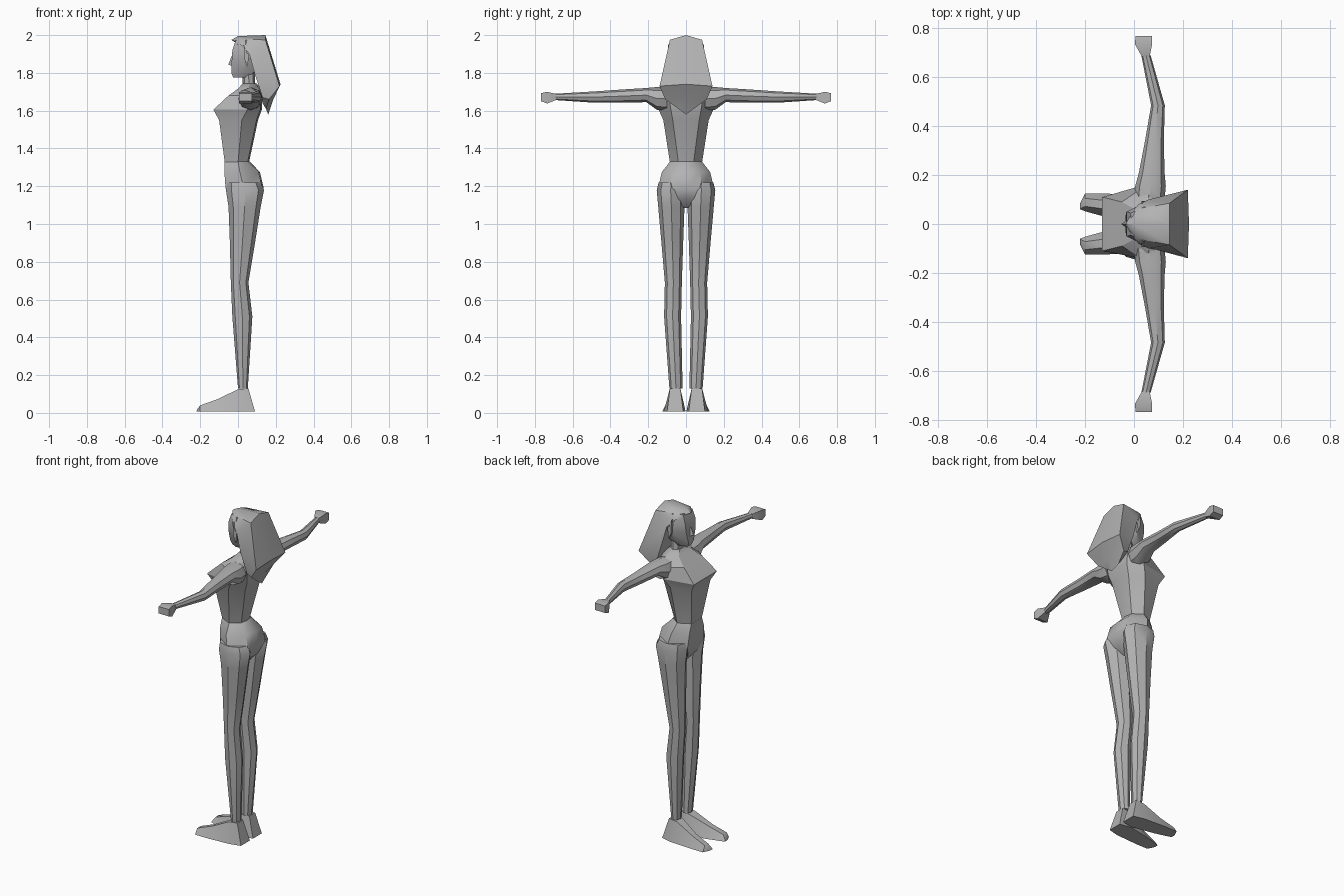
import bpy, bmesh, math

grey = bpy.data.materials.new("plain grey")
grey.diffuse_color = (0.45, 0.45, 0.45, 1)


def finish(name, bm, angle=40):
    bmesh.ops.remove_doubles(bm, verts=bm.verts, dist=0.0005)
    bmesh.ops.recalc_face_normals(bm, faces=bm.faces)
    me = bpy.data.meshes.new(name)
    bm.to_mesh(me)
    bm.free()
    ob = bpy.data.objects.new(name, me)
    bpy.context.collection.objects.link(ob)
    me.materials.append(grey)
    bpy.ops.object.select_all(action='DESELECT')
    ob.select_set(True)
    bpy.context.view_layer.objects.active = ob
    bpy.ops.object.shade_smooth_by_angle(angle=math.radians(angle))
    return ob


def loft(name, rings, angle=40):
    bm = bmesh.new()
    loops = [[bm.verts.new(p) for p in r] for r in rings]
    n = len(loops[0])
    for a, b in zip(loops, loops[1:]):
        for i in range(n):
            j = (i + 1) % n
            bm.faces.new((a[i], a[j], b[j], b[i]))
    bm.faces.new(loops[0])
    bm.faces.new(loops[-1])
    return finish(name, bm, angle)


def oval(u0, u1, v0, v1, n=8):
    for i in range(n):
        a = 2 * math.pi * i / n
        yield ((u0 + u1) / 2 + (u1 - u0) / 2 * math.cos(a),
               (v0 + v1) / 2 + (v1 - v0) / 2 * math.sin(a))


def body_ring(z, xf, wf, xm, w, xb, wb):
    """Symmetric section: front edge, side point, back edge."""
    half = [(xf, wf), (xm, w), (xb, wb)]
    return ([(x, y, z) for x, y in half] + [(xb + 0.008, 0, z)]
            + [(x, -y, z) for x, y in reversed(half)])


# Torso with square chest
loft("torso", [body_ring(*r) for r in (
    (1.325, -.07, .05, 0, .085, .05, .04),
    (1.55, -.10, .09, .02, .12, .098, .07),
    (1.605, -.13, .11, .05, .145, .118, .08),
    (1.68, -.05, .09, .06, .165, .122, .09),
    (1.72, .005, .06, .06, .13, .11, .06),
    (1.745, .025, .025, .06, .045, .09, .03))], 30)

# Pelvis
loft("pelvis", [body_ring(*r) for r in (
    (1.33, -.072, .05, 0, .085, .055, .045),
    (1.275, -.072, .07, .01, .128, .108, .075),
    (1.19, -.066, .08, .03, .148, .128, .085),
    (1.13, -.045, .045, .03, .06, .105, .05),
    (1.085, -.01, .01, .02, .014, .06, .01))])

# Neck and head
loft("neck", [[(x, y, z) for x, y in oval(a, b, -w, w)] for z, a, b, w in (
    (1.70, .02, .11, .055), (1.75, .025, .09, .042), (1.82, .02, .09, .042))])
loft("head", [body_ring(*r) for r in (
    (1.775, -.025, .018, .01, .035, .05, .03),
    (1.80, -.035, .025, .03, .055, .08, .04),
    (1.87, -.033, .045, .04, .08, .12, .05),
    (1.92, -.03, .05, .04, .085, .13, .055),
    (1.975, -.012, .045, .04, .07, .12, .05))])
loft("nose", [[(-.03, .008, 1.885), (-.034, 0, 1.89), (-.03, -.008, 1.885)],
              [(-.03, .016, 1.838), (-.052, 0, 1.842), (-.03, -.016, 1.838)]])

# Hair: rows from the brow over the crown and down the back
bm = bmesh.new()
rows = []
for centre, side, edge in (
        ((-.035, 0, 1.975), (-.005, .05, 1.965), (0, .06, 1.95)),
        ((0, 0, 1.995), (.01, .06, 1.978), (.02, .082, 1.945)),
        ((.145, 0, 2.0), (.145, .085, 1.975), (.06, .10, 1.90)),
        ((.225, 0, 1.74), (.22, .14, 1.73), (.09, .105, 1.79)),
        ((.185, 0, 1.655), (.165, .11, 1.66), (.13, .10, 1.67)),
        ((.16, 0, 1.58), (.148, .04, 1.61), (.13, .05, 1.64))):
    mirrored = [(x, -y, z) for x, y, z in (edge, side)]
    rows.append([bm.verts.new(p) for p in [edge, side, centre] + mirrored[::-1]])
for a, b in zip(rows, rows[1:]):
    for i in range(4):
        bm.faces.new((a[i], a[i + 1], b[i + 1], b[i]))
    bm.faces.new((a[4], a[0], b[0], b[4]))
bm.faces.new(rows[0])
bm.faces.new(rows[-1])
finish("hair", bm)

for s, side in ((1, "left"), (-1, "right")):
    # Loose lock in front of the ear
    loft(side + "_lock", [[(x, s * y, z) for x, z in (
        (.03, 1.95), (.05, 1.90), (.06, 1.91), (.05, 1.83), (.035, 1.87))]
        for y in (.08, .095)])

    # Leg: height, x range, y range
    loft(side + "_leg", [[(x, s * y, z) for x, y in oval(*r)] for z, *r in (
        (1.22, -.06, .12, .01, .145),
        (1.18, -.064, .138, .008, .155),
        (1.09, -.05, .12, .008, .147),
        (.90, -.043, .09, .015, .13),
        (.69, -.038, .055, .022, .112),
        (.51, -.03, .076, .026, .116),
        (.13, 0, .052, .018, .088))], 35)

    # Foot: heel to splayed toe, each row is x, inner y, outer y, top z
    loft(side + "_foot", [
        [(x0, s * yi, .008), (x0, s * yo, .008),
         (x1, s * (yo - d), zt), (x1, s * (yi + d), zt)]
        for x0, x1, yi, yo, zt, d in (
            (.09, .055, .015, .10, .13, .015),
            (.02, .0, .002, .117, .125, .03),
            (-.12, -.11, .03, .125, .072, .03),
            (-.20, -.20, .052, .125, .04, .02),
            (-.22, -.215, .06, .085, .02, .005))], 35)

    # Arm: y position, x range, z range
    loft(side + "_arm", [[(x, s * y, z) for x, z in oval(*r)] for y, *r in (
        (.10, .0, .125, 1.60, 1.725),
        (.155, .005, .13, 1.605, 1.725),
        (.21, .02, .125, 1.645, 1.72),
        (.34, .045, .122, 1.642, 1.712),
        (.485, .07, .126, 1.642, 1.702),
        (.69, .03, .068, 1.656, 1.69))])

    # Closed hand
    loft(side + "_hand", [
        [(a, s * y, c), (b, s * y, c), (b, s * y, d), (a, s * y, d)]
        for y, a, b, c, d in ((.685, .032, .064, 1.658, 1.688),
                              (.735, .004, .074, 1.638, 1.70),
                              (.768, .006, .074, 1.65, 1.692))])
